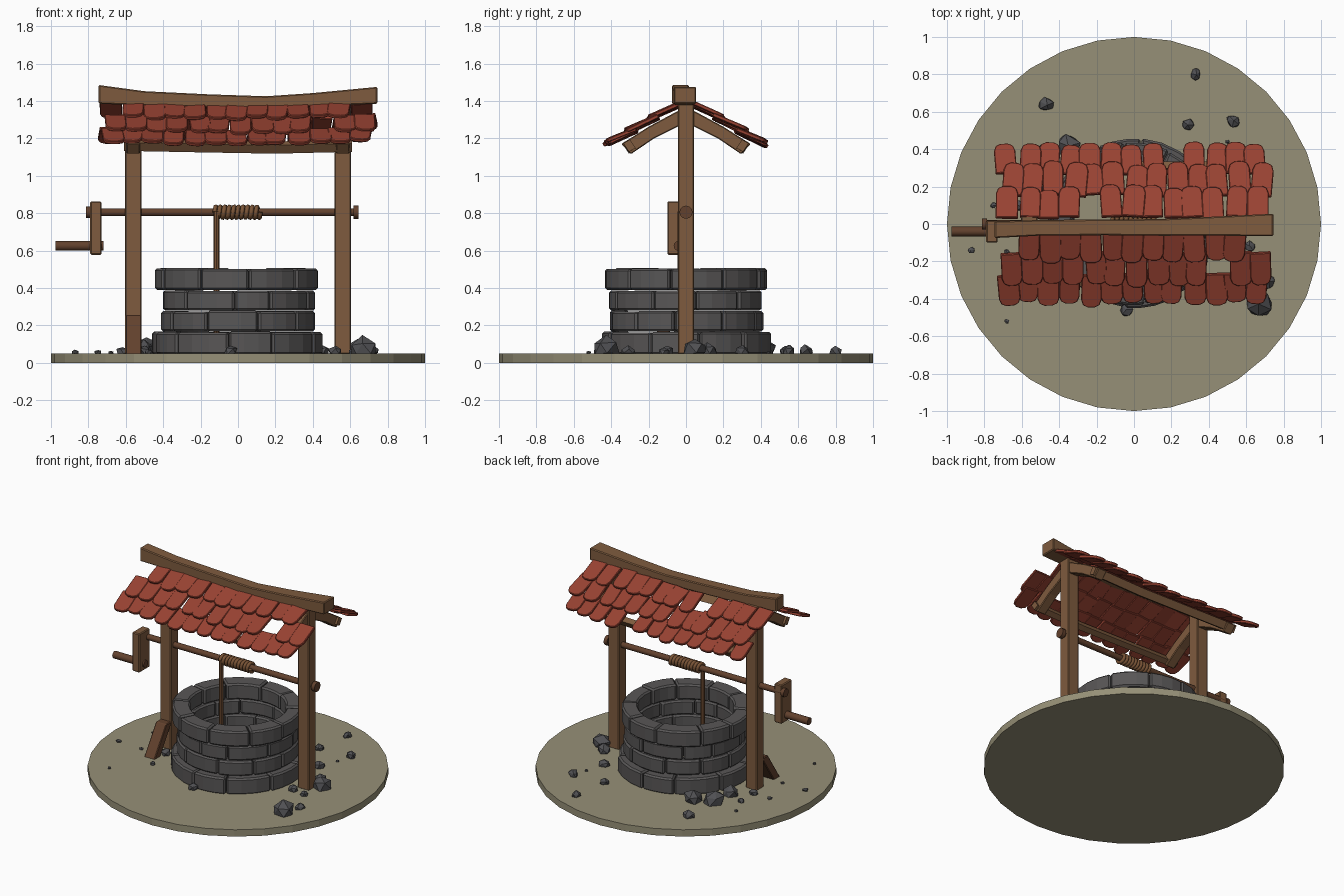
import bpy, bmesh, math, random
from mathutils import Vector, Matrix

if "Cube" in bpy.data.objects:
    bpy.data.objects.remove(bpy.data.objects["Cube"])
random.seed(7)
R = random.uniform


def mat(name, r, g, b):
    m = bpy.data.materials.new(name)
    m.diffuse_color = tuple((c / 255 / 12.92) if c < 11 else ((c / 255 + .055) / 1.055) ** 2.4
                            for c in (r, g, b)) + (1,)
    m.use_nodes = True
    m.node_tree.nodes["Principled BSDF"].inputs["Base Color"].default_value = m.diffuse_color
    return m


EARTH = mat("dry_earth", 150, 144, 119)
STONE = mat("grey_stone", 88, 86, 86)
RUBBLE = mat("dark_rubble", 80, 80, 83)
WOOD = mat("brown_wood", 126, 91, 62)
DARK = mat("dark_wood", 98, 65, 45)
ROPE = mat("rope_brown", 122, 84, 54)
TILE = mat("red_tile", 152, 66, 50)


def finish(name, bm, m, bevel=0):
    bmesh.ops.recalc_face_normals(bm, faces=bm.faces)
    me = bpy.data.meshes.new(name)
    bm.to_mesh(me)
    bm.free()
    me.materials.append(m)
    ob = bpy.data.objects.new(name, me)
    bpy.context.collection.objects.link(ob)
    if bevel:
        mod = ob.modifiers.new("bevel", 'BEVEL')
        mod.width, mod.segments, mod.limit_method = bevel, 1, 'ANGLE'
        mod.angle_limit = math.radians(40)
    return ob


def loft(bm, sections):
    """Solid skinned through equal-length point loops, capped at both ends."""
    loops = [[bm.verts.new(p) for p in s] for s in sections]
    n = len(loops[0])
    for a, b in zip(loops, loops[1:]):
        for i in range(n):
            bm.faces.new((a[i], a[(i + 1) % n], b[(i + 1) % n], b[i]))
    bm.faces.new(loops[0])
    bm.faces.new(loops[-1])


def box(name, x0, x1, y0, y1, z0, z1, m, bevel=.006):
    bm = bmesh.new()
    loft(bm, [[(x0, y0, z), (x1, y0, z), (x1, y1, z), (x0, y1, z)] for z in (z0, z1)])
    return finish(name, bm, m, bevel)


def rod(name, a, b, r, m, sides=12):
    a, b = Vector(a), Vector(b)
    bm = bmesh.new()
    q = (b - a).to_track_quat('Z', 'Y').to_matrix().to_4x4()
    bmesh.ops.create_cone(bm, cap_ends=True, segments=sides, radius1=r, radius2=r,
                          depth=(b - a).length, matrix=Matrix.Translation((a + b) / 2) @ q)
    ob = finish(name, bm, m)
    bpy.context.view_layer.objects.active = ob
    ob.select_set(True)
    bpy.ops.object.shade_smooth_by_angle(angle=math.radians(40))
    ob.select_set(False)
    return ob


# ground disc
bm = bmesh.new()
bmesh.ops.create_cone(bm, cap_ends=True, segments=32, radius1=1, radius2=1, depth=.05,
                      matrix=Matrix.Translation((0, 0, .025)))
finish("ground_disc", bm, EARTH)

# well wall: four courses of curved stones
bm = bmesh.new()
courses = [(.045, .167, .455), (.167, .28, .41), (.28, .39, .41), (.39, .507, .44)]
for k, (z0, z1, rad) in enumerate(courses):
    n = 10
    cuts = [(i + (k % 2) * .5 + R(-.15, .15)) * math.tau / n + .2 for i in range(n)]
    cuts.append(cuts[0] + math.tau)
    for a, b in zip(cuts, cuts[1:]):
        ro, ri, top = rad + R(-.012, .008), .325 + R(-.008, .008), z1 - R(0, .006)
        secs = []
        for j in range(4):
            t = a + .005 + (b - a - .01) * j / 3
            c, s = math.cos(t), math.sin(t)
            secs.append([(ri * c, ri * s, z0), (ro * c, ro * s, z0),
                         (ro * c, ro * s, top), (ri * c, ri * s, top)])
        loft(bm, secs)
finish("well_stones", bm, STONE, .011)

# posts and leaning brace
for side, x in (("left", -.56), ("right", .56)):
    box(side + "_post", x - .045, x + .045, -.043, .043, .045, 1.39, WOOD)
bm = bmesh.new()
loft(bm, [[(x, y + d, z) for x, d in ((-.6, -.035), (-.515, -.035), (-.515, .035), (-.6, .035))]
          for y, z in ((-.2, .045), (-.06, .255))])
finish("leaning_brace", bm, DARK, .005)

# sagging ridge beam
bm = bmesh.new()
loft(bm, [[(x, y - w, lo), (x, y + w, lo), (x, y + w, hi), (x, y - w, hi)] for x, y, w, lo, hi in (
    (-.745, -.03, .045, 1.385, 1.485), (-.5, -.02, .042, 1.375, 1.452), (-.15, -.018, .042, 1.365, 1.435),
    (.15, -.018, .045, 1.36, 1.425), (.4, -.012, .05, 1.37, 1.442), (.745, -.005, .06, 1.385, 1.475))])
finish("ridge_beam", bm, WOOD, .006)

# rafter pairs above each post
half = [(.0, 1.37), (.2, 1.262), (.345, 1.17), (.295, 1.115), (.17, 1.2), (.0, 1.285)]
for side, x in (("left", -.56), ("right", .56)):
    for face, sg in (("front", -1), ("back", 1)):
        bm = bmesh.new()
        loft(bm, [[(x + d, sg * y, z) for y, z in half] for d in (-.035, .035)])
        finish(f"{side}_{face}_rafter", bm, WOOD, .005)

# eave beams
for face, sg in (("front", -1), ("back", 1)):
    bm = bmesh.new()
    loft(bm, [[(x, sg * (.3 + dy), z + dz) for dy, dz in ((-.03, -.01), (.005, -.03), (.035, .015), (0, .035))]
              for x, z in ((-.61, 1.163), (-.2, 1.155), (.2, 1.148), (.61, 1.158))])
    finish(face + "_eave_beam", bm, WOOD)

# roof tiles: three overlapping rows per side, some missing
ang = math.radians(31)
ca, sa = math.cos(ang), math.sin(ang)
rows = [(-.01, .175), (.125, .185), (.26, .175)]
missing = {(-1, 0): (-.7, -.63, .7), (-1, 1): (.43,), (1, 0): (-.23,), (1, 2): (.25,)}
shape = [(-1, 0), (1, 0), (1, .76), (.8, .93), (.35, 1), (-.35, 1), (-.8, .93), (-1, .76)]
for face, sg in (("front", -1), ("back", 1)):
    bm = bmesh.new()
    for k, (s0, length) in enumerate(rows):
        count = 13
        step = 1.44 / count
        for i in range(count):
            x = -.72 + step * (i + .5) + (k % 2) * .02 - .01
            if any(abs(x - g) < step / 2 for g in missing.get((sg, k), ())):
                continue
            x += R(-.008, .008)
            yaw, lift, h = R(-.09, .09), R(.015, .032), step * R(.49, .54)
            L, roll, s1 = length * R(.94, 1.06), R(-.06, .06), s0 + R(-.008, .008)
            sag = -.022 * math.cos(x * 2) + .008
            secs = []
            for thick in (0, .021):
                loop = []
                for u, d in shape:
                    u, d = u * h, d * L
                    uu, s = u - yaw * d, s1 + d + yaw * u
                    nn = -.004 + lift * d / L + roll * u + thick
                    loop.append((x + uu, sg * (.04 + s * ca + nn * sa), 1.378 + sag - s * sa + nn * ca))
                secs.append(loop)
            loft(bm, secs)
    finish(face + "_roof_tiles", bm, TILE, .004)

# windlass axle, caps, crank
rod("axle", (-.8, 0, .805), (.64, 0, .805), .021, DARK)
rod("axle_right_cap", (.618, 0, .805), (.645, 0, .805), .035, DARK)
rod("axle_left_cap", (-.812, 0, .805), (-.785, 0, .805), .03, DARK)
box("crank_arm", -.79, -.73, -.1, .02, .577, .862, WOOD)
rod("crank_handle", (-.975, -.04, .625), (-.72, -.04, .625), .026, DARK)

# rope coil and hanging rope
cu = bpy.data.curves.new("rope_coil", 'CURVE')
cu.dimensions = '3D'
cu.bevel_depth, cu.bevel_resolution, cu.use_fill_caps = .0125, 1, True
sp = cu.splines.new('POLY')
N = 10 * 14
sp.points.add(N)
for i, p in enumerate(sp.points):
    t = math.tau * i / 14
    p.co = (-.125 + .245 * i / N, -.03 * math.cos(t), .805 + .03 * math.sin(t), 1)
cu.materials.append(ROPE)
coil = bpy.data.objects.new("rope_coil", cu)
bpy.context.collection.objects.link(coil)
bpy.context.view_layer.objects.active = coil
coil.select_set(True)
bpy.ops.object.convert(target='MESH')
bpy.context.object.select_set(False)
rod("hanging_rope", (-.115, -.03, .05), (-.115, -.03, .81), .015, ROPE, 8)

# scattered rubble
rocks = [(.33, .8, .035), (-.47, .64, .042), (.29, .53, .033), (.53, .55, .042), (.5, .44, .012),
         (-.68, .39, .015), (-.35, .41, .07), (-.48, .36, .08), (-.87, -.14, .02), (-.68, -.15, .014),
         (-.68, -.52, .014), (.67, -.43, .078), (.72, -.31, .04), (.65, .05, .075), (.58, .12, .05),
         (-.5, .2, .06), (-.62, .1, .035), (-.04, -.46, .04), (.52, -.1, .04), (-.5, -.12, .04),
         (.62, -.12, .03), (-.62, .25, .025), (-.75, .1, .018), (-.48, -.3, .02), (.45, .3, .04)]
bm = bmesh.new()
for x, y, r in rocks:
    M = (Matrix.Translation((x, y, .05 + r * .3)) @ Matrix.Rotation(R(0, 6), 4, 'Z')
         @ Matrix.Diagonal((R(.95, 1.15), R(.8, 1), R(.7, .85), 1)))
    new = bmesh.ops.create_icosphere(bm, subdivisions=1, radius=r, matrix=M)["verts"]
    for v in new:
        v.co += Vector((R(-.14, .14), R(-.14, .14), R(-.14, .14))) * r
        v.co.z = max(v.co.z, .02)
finish("rubble", bm, RUBBLE)
